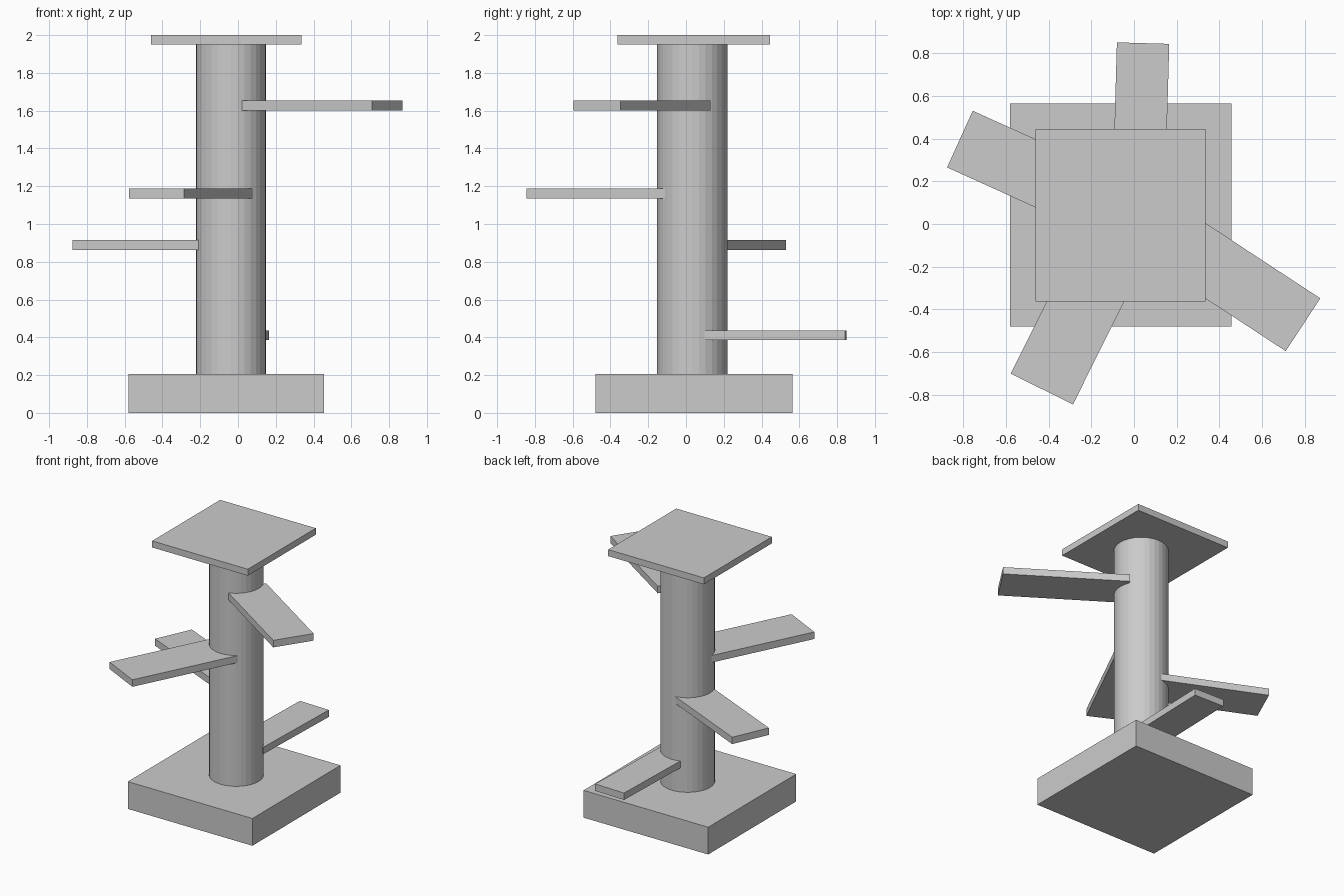
import bpy, bmesh
from mathutils import Vector

if "Cube" in bpy.data.objects:
    bpy.data.objects.remove(bpy.data.objects["Cube"])


def slab(name, outline, z0, z1):
    """Extrude a flat outline (list of xy points) from z0 up to z1."""
    bm = bmesh.new()
    face = bm.faces.new([bm.verts.new((x, y, z0)) for x, y in outline])
    ret = bmesh.ops.extrude_face_region(bm, geom=[face])
    top = [g for g in ret["geom"] if isinstance(g, bmesh.types.BMVert)]
    bmesh.ops.translate(bm, verts=top, vec=(0, 0, z1 - z0))
    bmesh.ops.recalc_face_normals(bm, faces=bm.faces)
    mesh = bpy.data.meshes.new(name)
    bm.to_mesh(mesh)
    bm.free()
    obj = bpy.data.objects.new(name, mesh)
    bpy.context.collection.objects.link(obj)
    return obj


def box(name, x0, x1, y0, y1, z0, z1):
    return slab(name, [(x0, y0), (x1, y0), (x1, y1), (x0, y1)], z0, z1)


def plank(name, a, b, length, z0, z1):
    """Plank given by its outer edge a-b, running inwards to the post."""
    a, b = Vector(a), Vector(b)
    side = (b - a).normalized()
    inward = Vector((-side.y, side.x))
    if inward.dot(a + b) > 0:
        inward.negate()
    inward *= length
    return slab(name, [a, b, b + inward, a + inward], z0, z1)


# Base block and top platform
box("base", -0.58, 0.456, -0.48, 0.565, 0.0, 0.205)
box("top_platform", -0.46, 0.335, -0.362, 0.445, 1.951, 2.0)

# Round post
bpy.ops.mesh.primitive_cylinder_add(vertices=32, radius=0.186, depth=1.75,
                                    location=(-0.037, 0.033, 1.078))
bpy.context.object.name = "post"

# Stepping planks around the post, lowest first
plank("step_1", (0.165, 0.843), (-0.08, 0.85), 0.745, 0.385, 0.437)
plank("step_2", (-0.755, 0.53), (-0.875, 0.265), 0.76, 0.863, 0.915)
plank("step_3", (-0.577, -0.70), (-0.286, -0.845), 0.82, 1.135, 1.188)
plank("step_4", (0.71, -0.595), (0.872, -0.348), 0.87, 1.602, 1.655)
